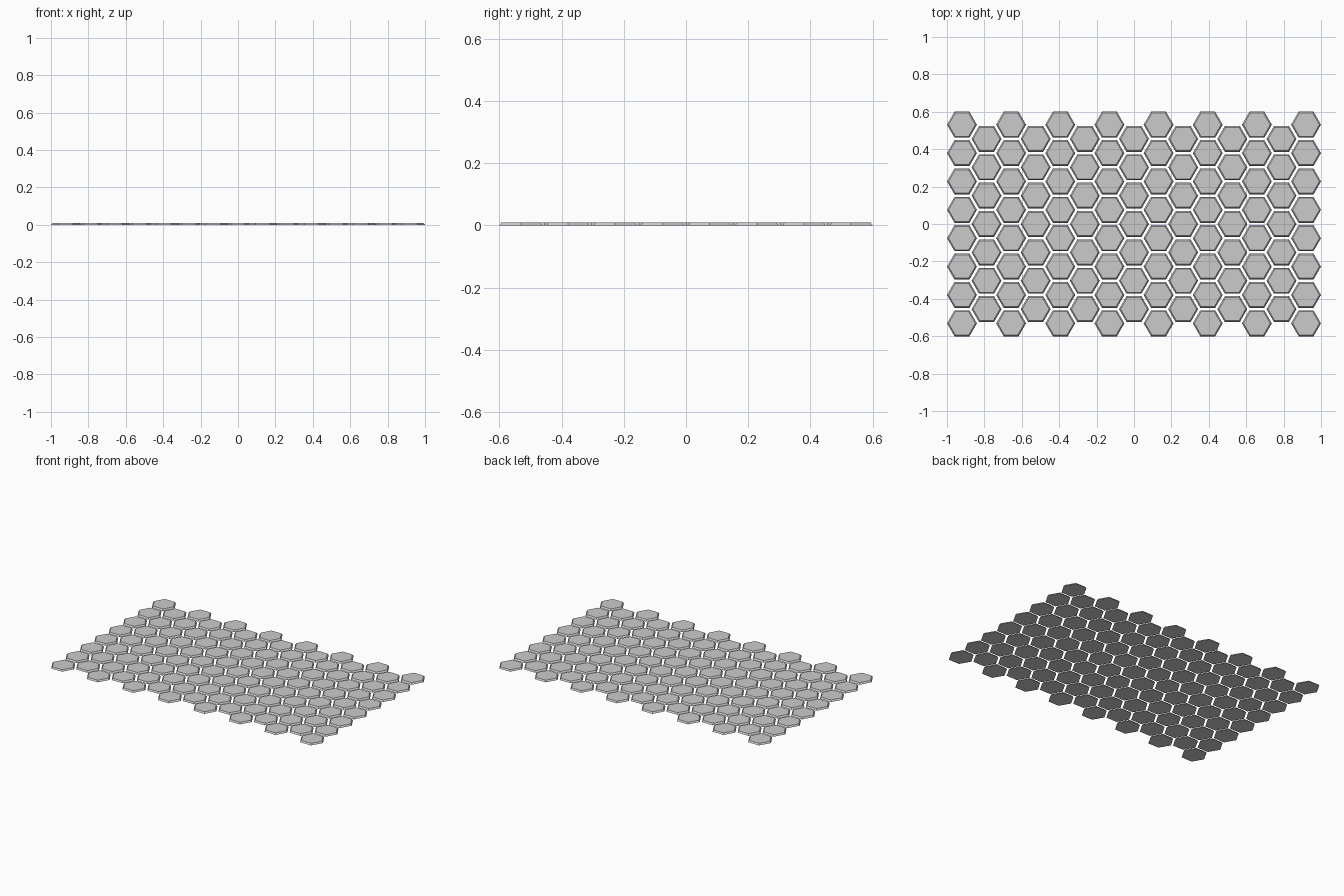
import bpy, math

if "Cube" in bpy.data.objects:
    bpy.data.objects.remove(bpy.data.objects["Cube"])

PITCH = 0.1517            # centre to centre distance within a column
STEP = 0.1314             # distance between columns
R_BASE, R_TOP, THICK = 0.08, 0.0715, 0.01


def hex_tile(name, x, y):
    # flat-topped hexagon with sides sloping in towards the top
    bpy.ops.mesh.primitive_cone_add(vertices=6, radius1=R_BASE, radius2=R_TOP,
                                    depth=THICK, location=(0, 0, 0))
    ob = bpy.context.object
    ob.name = name
    for v in ob.data.vertices:
        # rotate corners onto the x axis
        px, py = v.co.x, v.co.y
        v.co.x, v.co.y = py, -px
        v.co.z += THICK / 2
    ob.location = (x, y, 0)
    return ob


# 15 staggered columns, alternating 8 and 7 tiles
master = hex_tile("hex_tile", 0, 0)
for c in range(15):
    rows = 8 if c % 2 == 0 else 7
    for r in range(rows):
        tile = bpy.data.objects.new(f"hex_tile_{c}_{r}", master.data)
        tile.location = ((c - 7) * STEP, (r - (rows - 1) / 2) * PITCH, 0)
        bpy.context.collection.objects.link(tile)
bpy.data.objects.remove(master)
